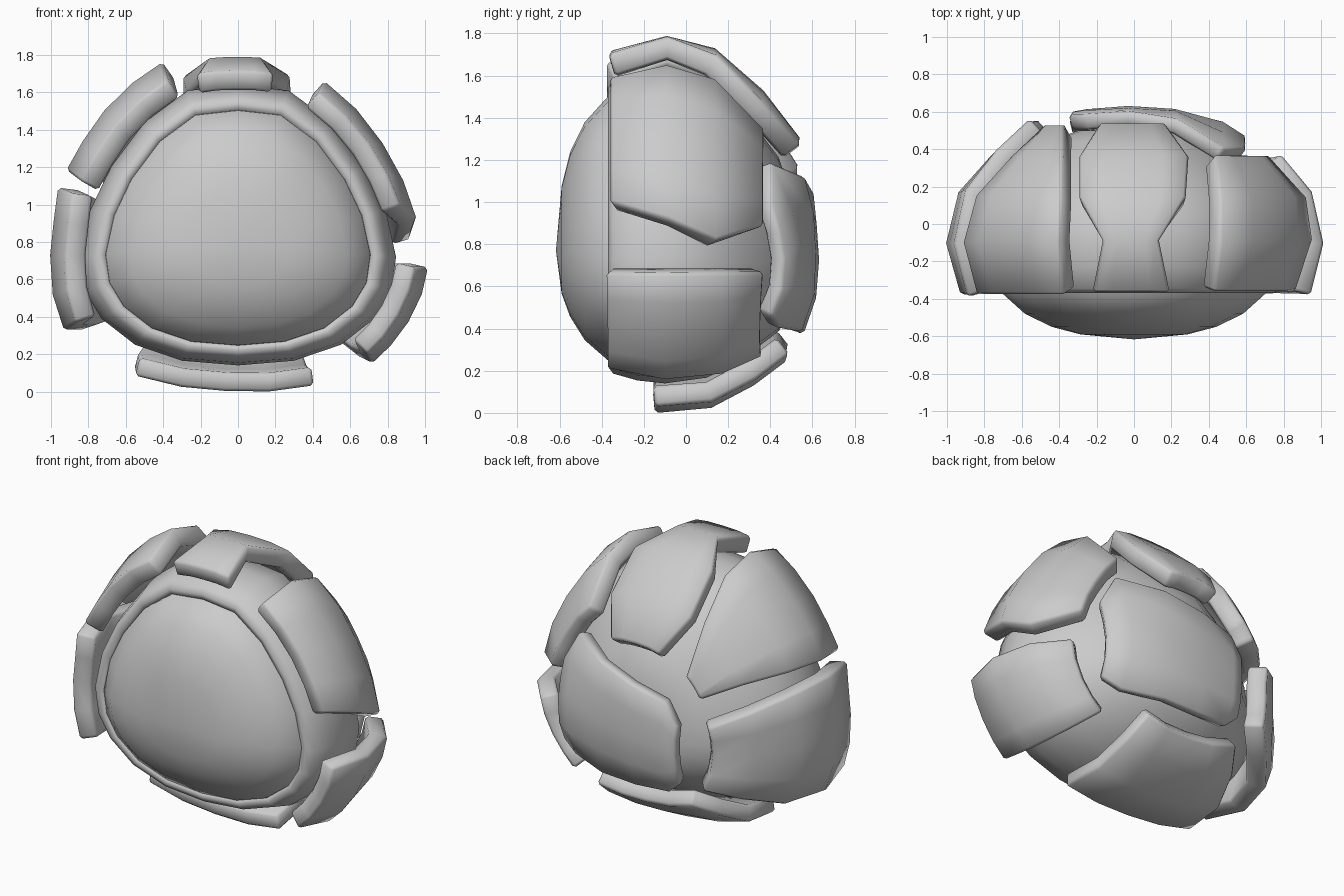
import bpy, bmesh
from math import sin, cos, atan2, radians, hypot, tau
from mathutils import Vector

cube = bpy.data.objects.get("Cube")
if cube:
    bpy.data.objects.remove(cube)

grey = bpy.data.materials.new("stone grey")
grey.use_nodes = True
COLOUR = (0.6, 0.6, 0.6, 1)
grey.diffuse_color = COLOUR
grey.node_tree.nodes["Principled BSDF"].inputs["Base Color"].default_value = COLOUR

MID = 0.8
# Half outline of the egg-shaped cross-section, top to bottom
HALF = [(0, 1.64), (.27, 1.61), (.5, 1.44), (.68, 1.2), (.79, .97), (.845, .72),
        (.82, .54), (.73, .39), (.55, .25), (.3, .165), (0, .14)]
POLAR = [(atan2(x, z - MID), hypot(x, z - MID)) for x, z in HALF]
ANGLES = [a for a, r in POLAR] + [-a for a, r in POLAR[-2:0:-1]]
# Depth and scale of the shell, front to back
SIZES = [(-.36, .925), (-.23, .975), (-.1, 1), (.1, .95), (.27, .785), (.44, .55), (.5, .35), (.525, 0)]


def interp(value, table):
    for (a0, r0), (a1, r1) in zip(table, table[1:]):
        if value <= a1:
            return r0 + (r1 - r0) * (value - a0) / (a1 - a0)
    return table[-1][1]


def radius(angle):
    """Outline radius in a direction, measured clockwise from up."""
    return interp(abs((angle + tau / 2) % tau - tau / 2), POLAR)


def centre(f):
    return MID - 0.11 * (1 - f)


def ring_point(angle, y, f, mid):
    r = radius(angle) * f
    return Vector((r * sin(angle), y, mid + r * cos(angle)))


def shell_point(angle, y):
    f = interp(y, SIZES)
    return ring_point(radians(angle), y, f, centre(f))


def back_point(x, z):
    """Point on the back of the shell behind a given x and z."""
    f = 0.5
    for _ in range(8):
        a = atan2(x, z - centre(f))
        f = min(0.99, hypot(x, z - centre(f)) / radius(a))
    return Vector((x, interp(f, [(s, y) for y, s in SIZES[:1:-1]]), z))


def finish(name, bm, angle):
    mesh = bpy.data.meshes.new(name)
    bm.to_mesh(mesh)
    bm.free()
    obj = bpy.data.objects.new(name, mesh)
    bpy.context.collection.objects.link(obj)
    mesh.materials.append(grey)
    bpy.ops.object.select_all(action='DESELECT')
    obj.select_set(True)
    bpy.context.view_layer.objects.active = obj
    bpy.ops.object.shade_smooth_by_angle(angle=radians(angle))
    return obj


def loft(name, rings, pole):
    """Skin a stack of egg rings and close the last one on a pole."""
    bm = bmesh.new()
    rows = [[bm.verts.new(ring_point(a, y, f, mid)) for a in ANGLES] for y, f, mid in rings]
    n = len(ANGLES)
    for p, q in zip(rows, rows[1:]):
        for i in range(n):
            bm.faces.new((p[i], p[(i + 1) % n], q[(i + 1) % n], q[i]))
    tip = bm.verts.new(pole)
    for i in range(n):
        bm.faces.new((rows[-1][i], rows[-1][(i + 1) % n], tip))
    bmesh.ops.recalc_face_normals(bm, faces=bm.faces)
    finish(name, bm, 65)


def plate(name, rows, gap=0.025, thick=0.11, bulge=0.0, flare=0.0):
    """Slab lifted off the shell, more at its widest depth and its two ends."""
    bm = bmesh.new()
    grid = [[bm.verts.new(p) for p in row] for row in rows]
    last = len(grid[0]) - 1
    for p, q in zip(grid, grid[1:]):
        for i in range(last):
            bm.faces.new((p[i], p[i + 1], q[i + 1], q[i]))
    bmesh.ops.recalc_face_normals(bm, faces=bm.faces)
    mid = bm.faces[:][len(bm.faces) // 2]
    if mid.normal.dot(mid.calc_center_median() - Vector((0, -0.1, 0.75))) < 0:
        bmesh.ops.reverse_faces(bm, faces=bm.faces)
    bm.normal_update()
    normals = {v: v.normal.copy() for v in bm.verts}
    for row in grid:
        for i, v in enumerate(row):
            belly = max(0, 1 - ((v.co.y + 0.08) / 0.3) ** 2)
            v.co += normals[v] * (gap + bulge * belly + flare * (2 * i / last - 1) ** 2)
    obj = finish(name, bm, 50)
    solid = obj.modifiers.new("thickness", 'SOLIDIFY')
    solid.thickness, solid.offset = thick, 1
    bevel = obj.modifiers.new("worn edge", 'BEVEL')
    bevel.width, bevel.segments, bevel.angle_limit = 0.016, 1, radians(55)


def side_plate(name, rows, **kw):
    """Each row is a depth and the two angles it spans."""
    plate(name, [[shell_point(a + (b - a) * i / 4, y) for i in range(5)]
                 for y, a, b in rows], **kw)


# Shell with a rounded lip around the front opening
shell = [(-0.31, 0.82, MID), (-0.36, 0.84, MID), (-0.37, 0.88, MID), (-0.345, 0.93, MID)]
shell += [(y, f, centre(f)) for y, f in SIZES[1:-1]]
loft("shell", shell, (0, 0.525, 0.69))

# Rounded face bulging out of the opening
loft("front_dome", [(-0.3, 0.85, MID), (-0.37, 0.835, MID), (-0.48, 0.69, MID),
                    (-0.55, 0.52, MID), (-0.59, 0.34, MID - 0.01)], (0, -0.617, 0.77))

# Armour plates around the shell
side_plate("top_plate", [(-.33, -15, 13), (-.09, -10, 8), (.07, -19, 18),
                         (.27, -24, 24), (.44, -20, 18)], gap=0.025, bulge=0.015)
side_plate("upper_right_plate", [(-.33, -21, -70), (-.09, -20, -69), (.07, -21, -67),
                                 (.25, -28, -63), (.42, -42, -58)],
           gap=0.035, bulge=0.045, thick=0.12)
side_plate("right_plate", [(-.34, -72, -117), (-.1, -72, -118), (.1, -72, -120),
                           (.27, -73, -121), (.43, -73, -121)],
           gap=0.02, bulge=0.02, flare=0.045, thick=0.12)
side_plate("upper_left_plate", [(-.33, 26, 78), (-.09, 26, 85), (.08, 28, 91),
                                (.29, 36, 82)], gap=0.025, bulge=0.01)
side_plate("lower_left_plate", [(-.34, 97, 129), (-.1, 97, 131), (.1, 97, 132),
                                (.27, 97, 132)], gap=0.04, bulge=0.01, flare=0.015)
side_plate("bottom_plate", [(-.16, 148, 222), (.08, 149, 224), (.25, 147, 226),
                            (.4, 142, 227)], gap=0.03, thick=0.1, bulge=0.01, flare=0.02)

# Back plate, given as columns across the rear
columns = [(-.32, .5, .84), (-.24, .42, .98), (-.03, .41, 1.04), (.2, .42, 1.1),
           (.43, .44, 1.16), (.54, .5, .95)]
plate("back_plate", [[back_point(x, a + (b - a) * i / 4) for i in range(5)]
                     for x, a, b in columns], gap=0.025, thick=0.085)
